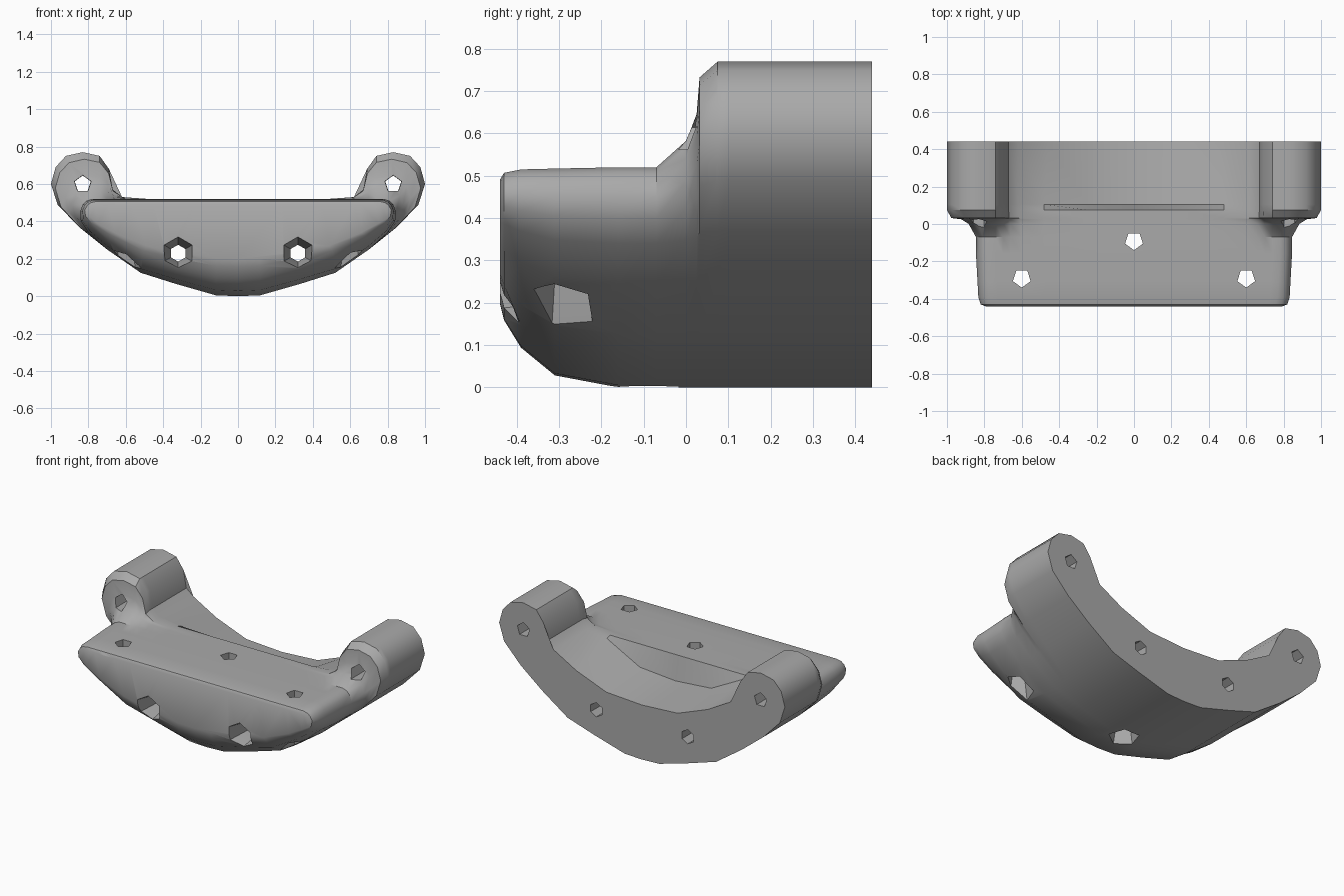
import bpy
import bmesh
import math
from mathutils import Matrix, Vector

if "Cube" in bpy.data.objects:
    bpy.data.objects.remove(bpy.data.objects["Cube"])

grey = bpy.data.materials.new("plain grey")
grey.use_nodes = True
grey.diffuse_color = (0.4, 0.4, 0.4, 1)
grey.node_tree.nodes["Principled BSDF"].inputs["Base Color"].default_value = grey.diffuse_color

# Half outlines (x, z), from bottom centre round the side to top centre
belly = [(0, 0), (.12, .005), (.33, .065), (.52, .125), (.7, .25)]
shelf = belly + [(.8, .34), (.84, .4), (.845, .45), (.83, .49), (.81, .51), (.78, .52),
                 (.74, .52), (.7, .52), (.66, .52), (.6, .52), (.48, .52), (.25, .52), (0, .52)]
ears = belly + [(.85, .37), (.965, .49), (1, .6), (.975, .69), (.92, .75), (.83, .77),
                (.74, .75), (.69, .68), (.67, .57), (.62, .53)]
trough_front = [(.48, .51), (.25, .39), (0, .37)]
trough_back = [(.46, .44), (.25, .36), (0, .345)]


def shrink(kx, kz, top):
    """Front end of the shelf, rounded mostly from below."""
    return [(x * kx, top - (.52 - z) * kz) for x, z in shelf]


def blend(t):
    """Transition from the flat shelf to the raised ears."""
    ring = [(a + (c - a) * t, b + (d - b) * t) for (a, b), (c, d) in zip(shelf, ears)]
    return ring + shelf[len(ears):]


sections = [
    (-.44, shrink(.94, .56, .49)),
    (-.43, shrink(.97, .67, .507)),
    (-.39, shrink(.985, .81, .515)),
    (-.31, shrink(.99, .94, .517)),
    (-.16, shelf),
    (-.07, shelf),
    (0, blend(.25)),
    (.025, blend(.5)),
    (.032, blend(.85)),
    (.075, blend(1)),
    (.105, ears + trough_front),
    (.44, ears + trough_back),
]


def finish(bm, name):
    bmesh.ops.recalc_face_normals(bm, faces=bm.faces)
    mesh = bpy.data.meshes.new(name)
    bm.to_mesh(mesh)
    bm.free()
    obj = bpy.data.objects.new(name, mesh)
    bpy.context.collection.objects.link(obj)
    mesh.materials.append(grey)
    return obj


# Bracket body lofted through the sections
bm = bmesh.new()
rings = []
for y, half in sections:
    outline = half + [(-x, z) for x, z in half[-2:0:-1]]
    rings.append([bm.verts.new((x, y, z)) for x, z in outline])
for a, b in zip(rings, rings[1:]):
    for i in range(len(a)):
        j = (i + 1) % len(a)
        bm.faces.new((a[i], a[j], b[j], b[i]))
caps = [bm.faces.new(rings[0]), bm.faces.new(rings[-1])]
bmesh.ops.triangulate(bm, faces=caps)
bracket = finish(bm, "bracket_body")


def drill(name, start, direction, sides, wide, narrow, taper, length):
    """Bolt hole cutter: a tapered mouth leading into a narrow bore."""
    bm = bmesh.new()
    turn = Vector(direction).to_track_quat('Z', 'Y').to_matrix().to_4x4()
    place = Matrix.Translation(start) @ turn
    loops = []
    for depth, radius in ((0, wide), (taper, narrow), (length, narrow)):
        loops.append([bm.verts.new(place @ Vector((
            radius * math.sin(math.tau * i / sides),
            radius * math.cos(math.tau * i / sides), depth))) for i in range(sides)])
    for a, b in zip(loops, loops[1:]):
        for i in range(sides):
            j = (i + 1) % sides
            bm.faces.new((a[i], a[j], b[j], b[i]))
    bm.faces.new(loops[0])
    bm.faces.new(loops[-1])
    cutter = finish(bm, name)
    cutter.hide_render = True
    return cutter


# Bolt holes: front to back, through the ears, and up through the shelf
cutters = []
for side, s in (("left", 1), ("right", -1)):
    cutters += [
        drill(side + "_front_hole", (s * .32, -.5, .23), (0, 1, 0), 6, .1, .045, .25, 1.1),
        drill(side + "_ear_hole", (s * .83, -.1, .6), (0, 1, 0), 5, .048, .045, .3, .7),
        drill(side + "_shelf_hole", (s * .6, -.29, .08), (0, 0, 1), 5, .1, .05, .25, .6),
    ]
cutters.append(drill("centre_shelf_hole", (0, -.09, -.05), (0, 0, 1), 5, .1, .05, .25, .7))

bpy.context.view_layer.objects.active = bracket
bracket.select_set(True)
for cutter in cutters:
    cut = bracket.modifiers.new(cutter.name, 'BOOLEAN')
    cut.operation = 'DIFFERENCE'
    cut.solver = 'EXACT'
    cut.object = cutter
    bpy.ops.object.modifier_apply(modifier=cut.name)
for cutter in cutters:
    bpy.data.objects.remove(cutter)

bpy.ops.object.select_all(action='DESELECT')
bracket.select_set(True)
bpy.ops.object.shade_smooth_by_angle(angle=math.radians(35))
